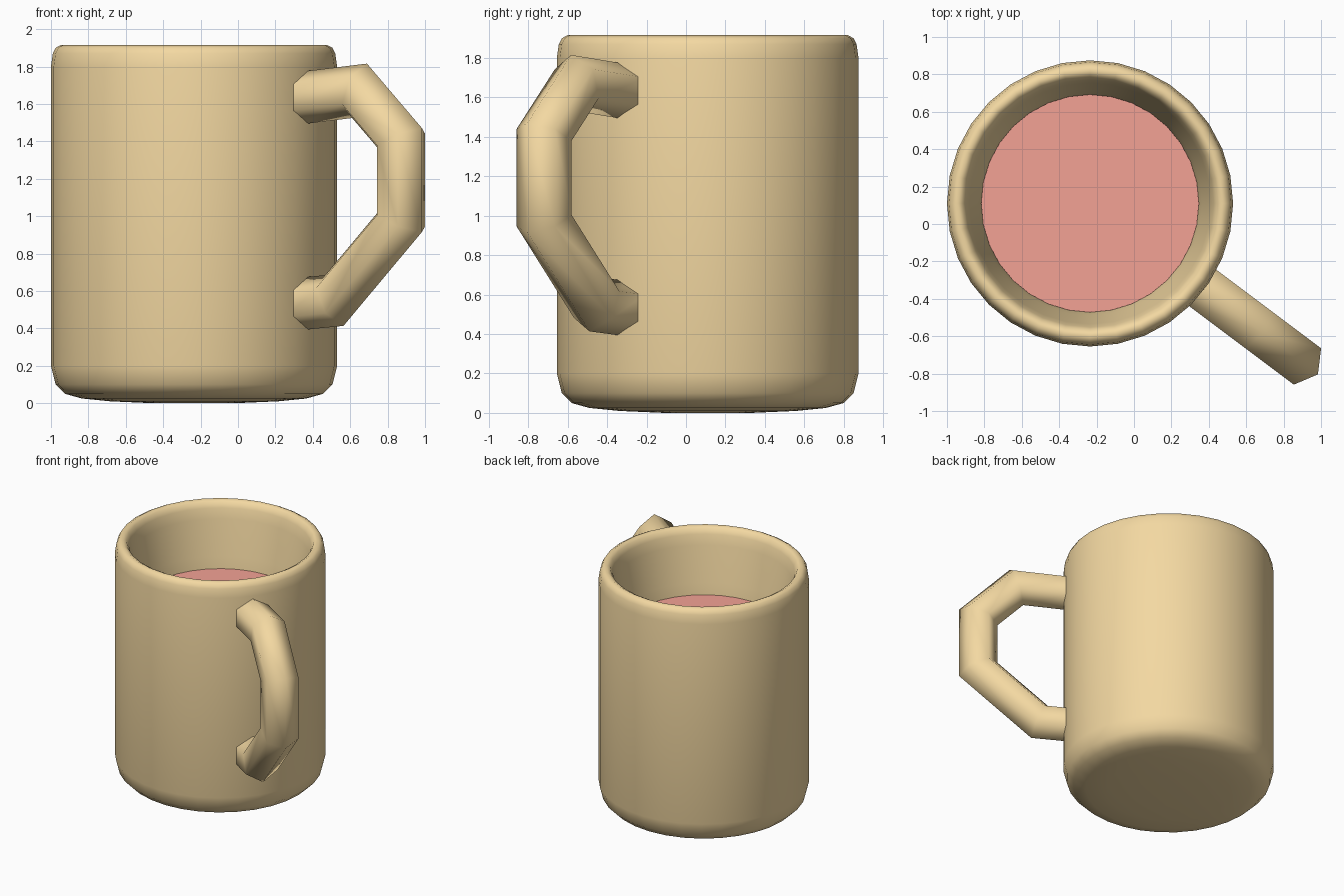
import bpy, bmesh, math
from mathutils import Vector

if "Cube" in bpy.data.objects:
    bpy.data.objects.remove(bpy.data.objects["Cube"])

CX, CY = -0.235, 0.11          # mug axis
SIDES = 32


def material(name, rgb):
    m = bpy.data.materials.new(name)
    m.diffuse_color = (*rgb, 1)
    m.use_nodes = True
    m.node_tree.nodes["Principled BSDF"].inputs["Base Color"].default_value = m.diffuse_color
    return m


def make_object(name, bm, mat, angle):
    bmesh.ops.recalc_face_normals(bm, faces=bm.faces)
    me = bpy.data.meshes.new(name)
    bm.to_mesh(me)
    bm.free()
    me.materials.append(mat)
    ob = bpy.data.objects.new(name, me)
    bpy.context.collection.objects.link(ob)
    bpy.ops.object.select_all(action='DESELECT')
    bpy.context.view_layer.objects.active = ob
    ob.select_set(True)
    bpy.ops.object.shade_smooth_by_angle(angle=math.radians(angle))
    return ob


def skin(bm, rings):
    for a, b in zip(rings, rings[1:]):
        n = len(a)
        for i in range(n):
            bm.faces.new((a[i], a[(i + 1) % n], b[(i + 1) % n], b[i]))
    bm.faces.new(rings[0])
    bm.faces.new(rings[-1])


def lathe(name, profile, mat):
    bm = bmesh.new()
    rings = []
    for r, z in profile:
        rings.append([bm.verts.new((CX + r * math.cos(a), CY + r * math.sin(a), z))
                      for a in (math.tau * i / SIDES for i in range(SIDES))])
    skin(bm, rings)
    return make_object(name, bm, mat, 60)


def handle(name, path, radius, mat):
    # hexagonal tube with mitred corners, swept in the radial plane of the mug
    out, side = Vector((0.8, -0.6, 0)), Vector((0.6, 0.8, 0))
    up, base = Vector((0, 0, 1)), Vector((CX, CY, 0))
    pts = [Vector(p) for p in path]
    bm = bmesh.new()
    rings = []
    for i, p in enumerate(pts):
        d0 = (p - pts[max(i - 1, 0)]).normalized() if i else (pts[1] - p).normalized()
        d1 = (pts[i + 1] - p).normalized() if i < len(pts) - 1 else d0
        d = (d0 + d1).normalized()
        normal = Vector((-d.y, d.x)) / d.dot(d0)
        ring = []
        for k in range(6):
            a = math.tau * k / 6
            q = p + normal * radius * math.cos(a)
            ring.append(bm.verts.new(base + out * q.x + up * q.y + side * radius * math.sin(a)))
        rings.append(ring)
    skin(bm, rings)
    return make_object(name, bm, mat, 62)


clay = material("clay", (0.90, 0.69, 0.36))
drink = material("drink", (0.90, 0.36, 0.30))

# mug: outer wall, rounded rim, tapering inner wall
lathe("mug_body", [
    (0.22, 0.0), (0.45, 0.01), (0.60, 0.025), (0.69, 0.05), (0.74, 0.10),
    (0.765, 0.20), (0.765, 1.80), (0.755, 1.87), (0.74, 1.90), (0.71, 1.916),
    (0.68, 1.90), (0.662, 1.86), (0.645, 1.78), (0.60, 1.50), (0.575, 1.36),
    (0.55, 0.25), (0.45, 0.15)], clay)

# liquid surface as a thin disc
lathe("liquid", [(0.57, 1.38), (0.582, 1.41)], drink)

# handle
handle("handle", [(0.70, 1.63), (1.106, 1.67), (1.383, 1.41), (1.383, 0.975),
                  (0.938, 0.549), (0.70, 0.53)], 0.14, clay)
